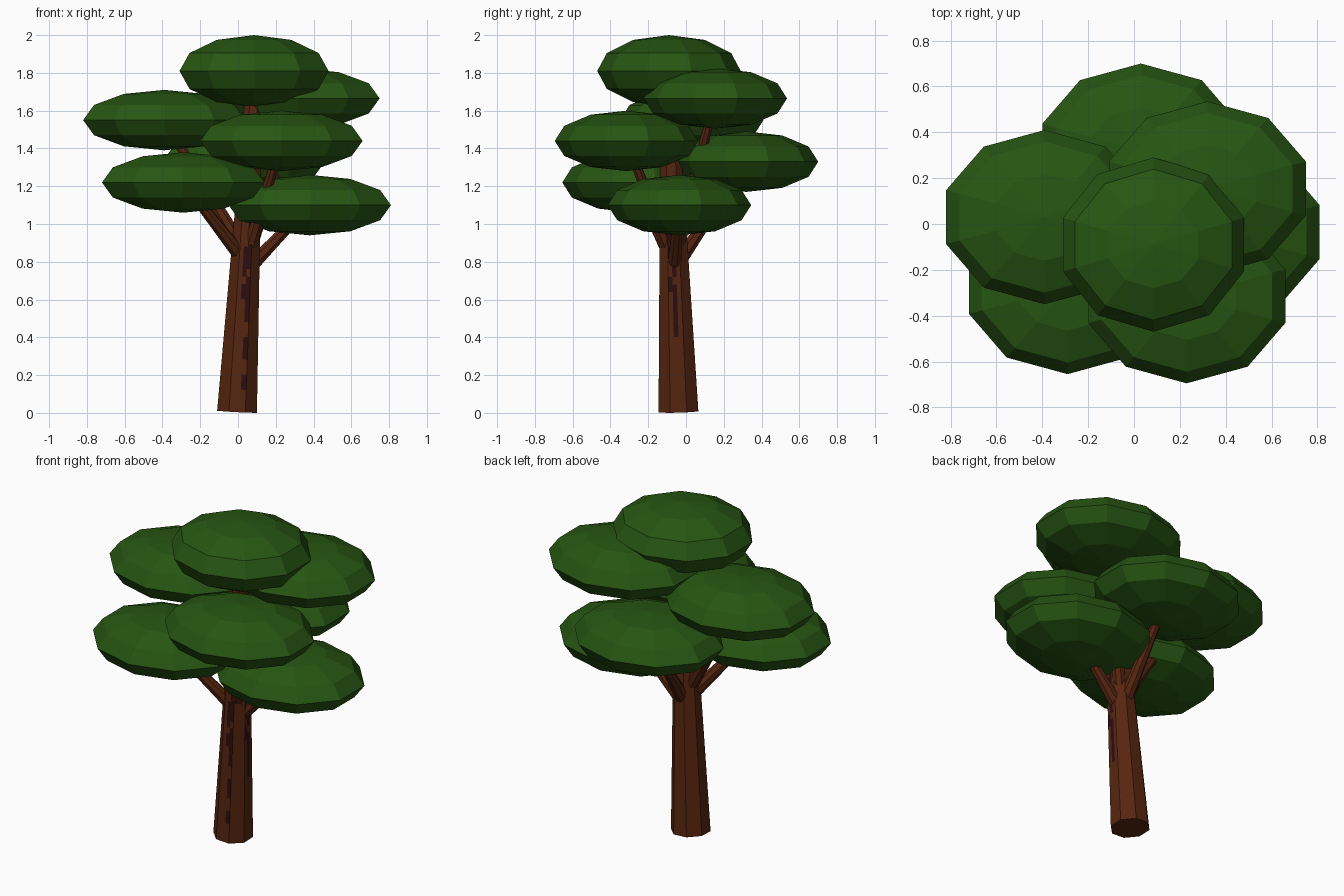
import bpy, bmesh, math
from mathutils import Vector

if "Cube" in bpy.data.objects:
    bpy.data.objects.remove(bpy.data.objects["Cube"])


def material(name, rgb):
    m = bpy.data.materials.new(name)
    m.diffuse_color = (*rgb, 1)
    m.use_nodes = True
    m.node_tree.nodes["Principled BSDF"].inputs["Base Color"].default_value = m.diffuse_color
    return m


LEAF = material("leaf green", (0.020, 0.092, 0.006))
BARK = material("bark brown", (0.094, 0.019, 0.005))
DARK = material("dark bark", (0.026, 0.004, 0.005))


def new_object(name, bm, mats):
    bmesh.ops.recalc_face_normals(bm, faces=bm.faces)
    me = bpy.data.meshes.new(name)
    bm.to_mesh(me)
    bm.free()
    for m in mats:
        me.materials.append(m)
    ob = bpy.data.objects.new(name, me)
    bpy.context.collection.objects.link(ob)
    return ob


def octagon(sub):
    """Outline with a flat side facing front, each side cut into sub strips."""
    c = [Vector((math.cos(a), math.sin(a), 0))
         for a in (math.radians(-112.5 + 45 * k) for k in range(8))]
    return [c[k].lerp(c[(k + 1) % 8], s / sub) for k in range(8) for s in range(sub)]


def limb(name, start, end, r0, r1, steps=1, sub=1, rule=None):
    """Tapered eight-sided limb; rule(side, strip, z) picks the material."""
    a, b = Vector(start), Vector(end)
    q = Vector((0, 0, 1)).rotation_difference(b - a)
    outline = octagon(sub)
    n = len(outline)
    bm = bmesh.new()
    rings = []
    for i in range(steps + 1):
        t = i / steps
        rings.append([bm.verts.new(a.lerp(b, t) + q @ (p * (r0 + (r1 - r0) * t)))
                      for p in outline])
    for lo, hi in zip(rings, rings[1:]):
        for j in range(n):
            k = (j + 1) % n
            f = bm.faces.new((lo[j], lo[k], hi[k], hi[j]))
            if rule:
                f.material_index = rule(j // sub, j % sub, f.calc_center_median().z)
    bm.faces.new(rings[0][::-1])
    bm.faces.new(rings[-1])
    return new_object(name, bm, [BARK, DARK])


def leaf_clump(name, centre, rx, ry, rz):
    """Flattened faceted ball: ten sides, six bands."""
    c = Vector(centre)
    bm = bmesh.new()
    rings = []
    for i in range(1, 6):
        th = math.pi * i / 6
        rings.append([bm.verts.new(c + Vector((
            rx * math.sin(th) * math.cos(math.radians(90 + 36 * k)),
            ry * math.sin(th) * math.sin(math.radians(90 + 36 * k)),
            rz * math.cos(th)))) for k in range(10)])
    top = bm.verts.new(c + Vector((0, 0, rz)))
    bottom = bm.verts.new(c - Vector((0, 0, rz)))
    for k in range(10):
        n = (k + 1) % 10
        bm.faces.new((top, rings[0][k], rings[0][n]))
        bm.faces.new((bottom, rings[-1][n], rings[-1][k]))
        for up, lo in zip(rings, rings[1:]):
            bm.faces.new((up[k], lo[k], lo[n], up[n]))
    return new_object(name, bm, [LEAF])


# Dark streaks: (side, strip) -> height spans; side 0 is front, side 2 is right
STREAKS = {
    (0, 2): [(0.14, 0.20), (0.30, 0.40), (0.50, 0.72), (0.76, 1.02)],
    (0, 1): [(0.60, 0.68), (0.74, 0.88)],
    (2, 0): [(0.62, 0.72), (0.80, 0.95)],
    (2, 1): [(0.40, 0.68), (0.72, 1.00)],
}


def streak_rule(side, strip, z):
    return int(any(lo < z < hi for lo, hi in STREAKS.get((side, strip), [])))


# Trunk, rising into the top clump
limb("trunk", (-0.005, -0.04, 0.007), (0.09, -0.093, 1.80), 0.114, 0.045,
     steps=45, sub=3, rule=streak_rule)

# Leaf clumps
leaf_clump("top_clump", (0.085, -0.09, 1.81), 0.415, 0.38, 0.19)
CLUMPS = {  # name: centre, branch start height
    "upper_left": ((-0.39, 0.03, 1.55), 0.84),
    "upper_right": ((0.32, 0.155, 1.665), 0.80),
    "middle_front": ((0.23, -0.315, 1.44), 0.80),
    "back": ((0.03, 0.32, 1.33), 0.76),
    "lower_left": ((-0.29, -0.275, 1.22), 0.80),
    "lower_right": ((0.38, -0.035, 1.10), 0.75),
}
for name, (centre, z) in CLUMPS.items():
    leaf_clump(name + "_clump", centre, 0.452, 0.38, 0.16)
    limb(name + "_branch", (0.04, -0.065, z), centre, 0.042, 0.022)
